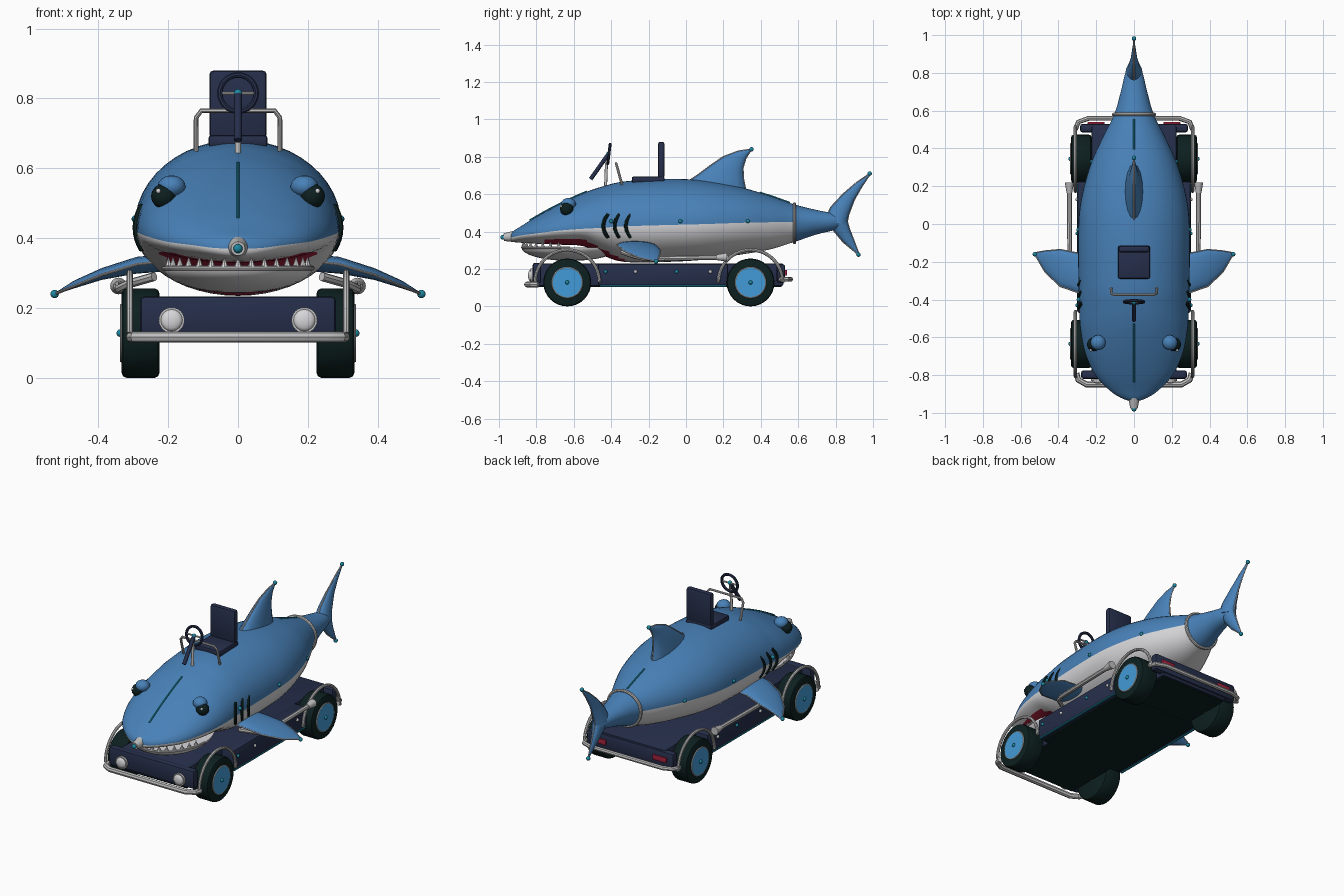
import bpy, bmesh, math
from mathutils import Vector, Matrix

if "Cube" in bpy.data.objects:
    bpy.data.objects.remove(bpy.data.objects["Cube"])

def material(name, r, g, b):
    m = bpy.data.materials.new(name)
    m.diffuse_color = (r, g, b, 1)
    m.use_nodes = True
    m.node_tree.nodes["Principled BSDF"].inputs["Base Color"].default_value = m.diffuse_color
    return m

BLUE = material("shark blue", 0.065, 0.22, 0.48)
WHITE = material("belly white", 0.68, 0.68, 0.70)
CHROME = material("chrome grey", 0.52, 0.52, 0.53)
NAVY = material("dark navy", 0.019, 0.028, 0.07)
BLACK = material("tyre black", 0.004, 0.014, 0.014)
RED = material("mouth red", 0.36, 0.015, 0.045)
HUB = material("hub blue", 0.055, 0.33, 0.68)
TEAL = material("teal trim", 0.012, 0.25, 0.36)

def make(name, bm, *mats):
    bmesh.ops.recalc_face_normals(bm, faces=bm.faces)
    me = bpy.data.meshes.new(name)
    bm.to_mesh(me)
    bm.free()
    for m in mats:
        me.materials.append(m)
    ob = bpy.data.objects.new(name, me)
    bpy.context.collection.objects.link(ob)
    return ob

def box(name, lo, hi, mat, bevel=0.0):
    lo, hi = Vector(lo), Vector(hi)
    bm = bmesh.new()
    bmesh.ops.create_cube(bm, size=1, matrix=Matrix.Translation((lo + hi) / 2) @ Matrix.Diagonal((*(hi - lo), 1)))
    if bevel:
        bmesh.ops.bevel(bm, geom=bm.edges[:], offset=bevel, segments=2, affect='EDGES', profile=0.5)
    return make(name, bm, mat)

def ball(name, p, r, mat, scale=(1, 1, 1), seg=16):
    bm = bmesh.new()
    bmesh.ops.create_uvsphere(bm, u_segments=seg, v_segments=seg // 2, radius=r,
                              matrix=Matrix.Translation(p) @ Matrix.Diagonal((*scale, 1)))
    return make(name, bm, mat)

def rod(name, a, b, r1, r2, mat, seg=24, bevel=0.0):
    a, b = Vector(a), Vector(b)
    d = b - a
    mx = Matrix.Translation((a + b) / 2) @ d.to_track_quat('Z', 'Y').to_matrix().to_4x4()
    bm = bmesh.new()
    bmesh.ops.create_cone(bm, cap_ends=True, segments=seg, radius1=r1, radius2=r2, depth=d.length, matrix=mx)
    if bevel:
        rim = [e for e in bm.edges if any(len(f.verts) > 4 for f in e.link_faces)]
        bmesh.ops.bevel(bm, geom=rim, offset=bevel, segments=2, affect='EDGES', profile=0.5)
    return make(name, bm, mat)

def tube(name, pts, r, mat, cyclic=False):
    cu = bpy.data.curves.new(name, 'CURVE')
    cu.dimensions = '3D'
    cu.bevel_depth, cu.bevel_resolution, cu.use_fill_caps = r, 2, True
    sp = cu.splines.new('POLY')
    sp.points.add(len(pts) - 1)
    for q, p in zip(sp.points, pts):
        q.co = (*p, 1)
    sp.use_cyclic_u = cyclic
    cu.materials.append(mat)
    ob = bpy.data.objects.new(name, cu)
    bpy.context.collection.objects.link(ob)
    return ob

def loft(bm, rings):
    vs = [[bm.verts.new(p) for p in ring] for ring in rings]
    n = len(vs[0])
    for a, b in zip(vs, vs[1:]):
        for i in range(n):
            bm.faces.new((a[i], a[(i + 1) % n], b[(i + 1) % n], b[i]))
    bm.faces.new(vs[0])
    bm.faces.new(vs[-1])

def spline(st, sub):
    out = []
    for i in range(len(st) - 1):
        p0, p1, p2, p3 = st[max(i - 1, 0)], st[i], st[i + 1], st[min(i + 2, len(st) - 1)]
        for k in range(sub):
            t = k / sub
            out.append([0.5 * (2 * b + (c - a) * t + (2 * a - 5 * b + 4 * c - d) * t * t
                        + (3 * b - a - 3 * c + d) * t ** 3) for a, b, c, d in zip(p0, p1, p2, p3)])
    return out + [list(st[-1])]

# Shark body: y, half width, top, colour line, bottom
ST = [(-.94, .015, .385, .37, .355), (-.92, .07, .405, .372, .345), (-.88, .13, .43, .38, .34),
      (-.80, .205, .48, .39, .335), (-.68, .26, .545, .405, .33), (-.55, .285, .605, .415, .322),
      (-.45, .29, .64, .42, .275), (-.33, .293, .668, .428, .238), (-.10, .296, .682, .435, .238),
      (.10, .285, .672, .44, .25), (.30, .235, .635, .447, .278), (.45, .17, .59, .45, .305),
      (.58, .105, .545, .452, .345), (.70, .07, .515, .455, .385), (.80, .045, .495, .455, .41),
      (.85, .012, .47, .455, .44)]
body = spline(ST, 5)
N = 48
def section(y, w, top, mid, bot, grow=0.0):
    ring = []
    for i in range(N):
        a = 2 * math.pi * i / N
        s = math.sin(a)
        ring.append((math.cos(a) * (w + grow), y, mid + s * ((top - mid if s > 0 else mid - bot) + grow)))
    return ring
bm = bmesh.new()
loft(bm, [section(*s) for s in body])
for f in bm.faces:
    c = f.calc_center_median()
    mid = min(body, key=lambda s: abs(s[0] - c.y))[3]
    lip = 0.358 - max(0, c.y + 0.55) * 0.5
    if c.z > mid or c.y > 0.58:
        f.material_index = 0
    elif -0.76 < c.y < -0.31 and c.z < lip:
        f.material_index = 2
    else:
        f.material_index = 1
make("shark_body", bm, BLUE, WHITE, RED)
tube("tail_ring", section(.58, .105, .545, .452, .345, .003), 0.009, CHROME, True)

# Spine trim
top = [(0, s[0], s[2] + .001) for s in body]
tube("front_spine_trim", [p for p in top if -.84 < p[1] < -.51], 0.005, TEAL)
tube("rear_spine_trim", [p for p in top if .38 < p[1] < .57], 0.005, TEAL)

# Nose
rod("nose_cone", (0, -.90, .375), (0, -.975, .37), .034, .02, CHROME)
ball("nose_tip", (0, -.98, .37), .013, TEAL)

# Lower jaw with lip and teeth
bm = bmesh.new()
bmesh.ops.create_uvsphere(bm, u_segments=32, v_segments=16, radius=1,
                          matrix=Matrix.Translation((0, -.62, .315)) @ Matrix.Diagonal((.215, .26, .072, 1)))
bmesh.ops.bisect_plane(bm, geom=bm.verts[:] + bm.edges[:] + bm.faces[:], plane_co=(0, 0, .3151),
                       plane_no=(0, 0, 1), clear_outer=True)
bmesh.ops.holes_fill(bm, edges=bm.edges)
make("lower_jaw", bm, WHITE)
arc = [math.radians(180 + 6 * i) for i in range(31)]
tube("jaw_lip", [(.213 * math.cos(a), -.62 + .255 * math.sin(a), .314) for a in arc], .007, CHROME)
for i in range(15):
    a = math.radians(194 + 152 * i / 14)
    x, y = .205 * math.cos(a), -.62 + .25 * math.sin(a)
    rod("tooth", (x, y, .318), (x, y, .345), .011, .001, WHITE, 8)

# Fins: lofted lens sections between leading and trailing edge
def fin(name, secs, across, edge=True):
    across = Vector(across)
    rings = []
    for lead, trail, th in secs:
        a, b = Vector(lead), Vector(trail)
        ring = []
        for i in range(16):
            t = 2 * math.pi * i / 16
            ring.append(a.lerp(b, .5 - .5 * math.cos(t)) + across * th * math.sin(t))
        rings.append(ring)
    bm = bmesh.new()
    loft(bm, rings)
    make(name, bm, BLUE)
    if edge:
        tube(name + "_edge", [s[0] for s in secs], .004, CHROME)
        tube(name + "_rear_edge", [s[1] for s in secs], .003, CHROME)
    ball(name + "_tip", secs[-1][0], .012, TEAL)

fin("dorsal_fin", [((0, .0, .66), (0, .32, .62), .05), ((0, .06, .70), (0, .308, .68), .042),
                   ((0, .12, .745), (0, .305, .74), .03), ((0, .20, .80), (0, .32, .79), .018),
                   ((0, .28, .83), (0, .338, .82), .009), ((0, .35, .84), (0, .355, .838), .002)], (1, 0, 0))
fin("tail_fin_upper", [((0, .74, .455), (0, .86, .44), .045), ((0, .775, .53), (0, .87, .49), .032),
                       ((0, .84, .60), (0, .90, .57), .018), ((0, .91, .66), (0, .94, .64), .009),
                       ((0, .982, .71), (0, .985, .706), .002)], (1, 0, 0))
fin("tail_fin_lower", [((0, .76, .46), (0, .86, .465), .04), ((0, .79, .405), (0, .872, .42), .028),
                       ((0, .84, .345), (0, .895, .36), .015), ((0, .922, .277), (0, .925, .28), .002)], (1, 0, 0))

for s in (1, -1):
    fin("pectoral_fin", [((s * .2, -.37, .335), (s * .2, -.16, .325), .025),
                         ((s * .29, -.365, .325), (s * .29, -.155, .32), .024),
                         ((s * .39, -.33, .295), (s * .39, -.135, .30), .017),
                         ((s * .47, -.255, .262), (s * .47, -.142, .272), .01),
                         ((s * .525, -.16, .24), (s * .525, -.152, .24), .003)], (0, 0, 1))
    # Eyes
    ball("eye", (s * .213, -.638, .52), .036, BLACK)
    ball("eyelid", (s * .19, -.628, .548), .04, BLUE, (1, 1, .8))
    ball("eye_glint", (s * .228, -.668, .535), .007, WHITE)
    # Gills
    for y in (-.43, -.37, -.31):
        pts = []
        for i in range(9):
            t = -1 + i / 4
            z = .43 + .062 * t
            pts.append((s * (.292 - .018 * t * t), y - .012 + .025 * t * t, z))
        tube("gill", pts, .010, BLACK)
    # Body rivets
    for y, x in ((-.40, .293), (-.03, .294), (.33, .222)):
        ball("body_rivet", (s * x, y, .455), .011, TEAL, seg=12)
    # Side sill, trim and rivets
    box("side_sill", (s * .2, -.47, .11), (s * .3, .225, .228), NAVY, .01)
    tube("sill_trim", [(s * .295, -.46, .109), (s * .295, .215, .109)], .006, TEAL)
    for y, m in ((-.43, TEAL), (-.05, TEAL), (-.27, CHROME), (.13, CHROME)):
        ball("sill_rivet", (s * .301, y, .185), .010, m, seg=12)
    # Exhaust pipe
    tube("exhaust_pipe", [(s * .24, -.34, .29), (s * .31, -.28, .27), (s * .34, -.22, .255), (s * .342, .18, .262)], .013, CHROME)
    rod("exhaust_tip", (s * .342, .165, .262), (s * .342, .22, .263), .015, .024, CHROME, 16)
    # Wheels and fenders
    for y in (-.635, .345):
        rod("tyre", (s * .225, y, .128), (s * .333, y, .128), .128, .128, BLACK, 32, .014)
        rod("hub", (s * .32, y, .128), (s * .337, y, .128), .079, .079, HUB, 32)
        tube("hub_ring", [(s * .334, y + .08 * math.cos(k * math.pi / 16), .128 + .08 * math.sin(k * math.pi / 16))
                          for k in range(32)], .004, CHROME, True)
        ball("hub_cap", (s * .337, y, .128), .011, TEAL, seg=12)
        tube("fender", [(s * .31, y + .172 * math.cos(k * math.pi / 20), .13 + .172 * math.sin(k * math.pi / 20))
                        for k in range(21)], .009, CHROME)
    # Lights
    rod("headlight_rim", (s * .19, -.80, .165), (s * .19, -.832, .165), .037, .037, CHROME)
    ball("headlight", (s * .19, -.832, .165), .031, WHITE, (1, .4, 1))
    box("tail_light", (s * .2 - .045, .525, .165), (s * .2 + .045, .54, .195), RED, .004)

# Chassis
box("chassis", (-.225, -.80, .11), (.225, .52, .23), NAVY, .008)
box("underside", (-.27, -.46, .103), (.27, .215, .112), BLACK)
box("underside_long", (-.215, -.79, .104), (.215, .51, .112), BLACK)
box("front_panel", (-.28, -.82, .125), (.28, -.775, .233), NAVY, .012)
box("rear_panel", (-.285, .485, .125), (.285, .53, .225), NAVY, .012)
for y in (-.635, .345):
    rod("axle", (-.24, y, .128), (.24, y, .128), .02, .02, CHROME, 12)

# Bumpers
tube("front_bumper", [(-.305, -.79, .117), (-.295, -.825, .117), (-.25, -.85, .117), (.25, -.85, .117),
                      (.295, -.825, .117), (.305, -.79, .117)], .016, CHROME)
tube("rear_bumper", [(-.31, .50, .145), (-.295, .54, .145), (-.24, .56, .145), (.24, .56, .145),
                     (.295, .54, .145), (.31, .50, .145)], .013, CHROME)

# Seat
box("seat_base", (-.085, -.29, .66), (.085, -.115, .695), NAVY, .01)
box("seat_back", (-.082, -.15, .685), (.082, -.115, .88), NAVY, .012)

# Grab rail
tube("grab_rail", [(-.12, -.342, .65), (-.12, -.368, .745), (-.105, -.374, .765), (.105, -.374, .765),
                   (.12, -.368, .745), (.12, -.342, .65)], .007, CHROME)

# Steering wheel
def on_wheel(r, a):
    return (r * math.cos(a), -.412 + .12 * r * math.sin(a), .815 + r * math.sin(a))
tube("steering_wheel", [on_wheel(.052, k * math.pi / 16) for k in range(32)], .008, NAVY, True)
for a in (0, 180, 270):
    tube("steering_spoke", [on_wheel(0, 0), on_wheel(.05, math.radians(a))], .005, CHROME)
ball("steering_hub", (0, -.415, .815), .012, TEAL)
rod("steering_column", (0, -.51, .68), (0, -.418, .81), .011, .011, NAVY, 12)
rod("steering_post", (0, -.43, .64), (0, -.425, .77), .008, .008, CHROME, 12)

# Curves to meshes, then smooth shading
bpy.ops.object.select_all(action='SELECT')
bpy.context.view_layer.objects.active = bpy.context.scene.objects["shark_body"]
bpy.ops.object.convert(target='MESH')
bpy.ops.object.shade_smooth_by_angle(angle=math.radians(35))
